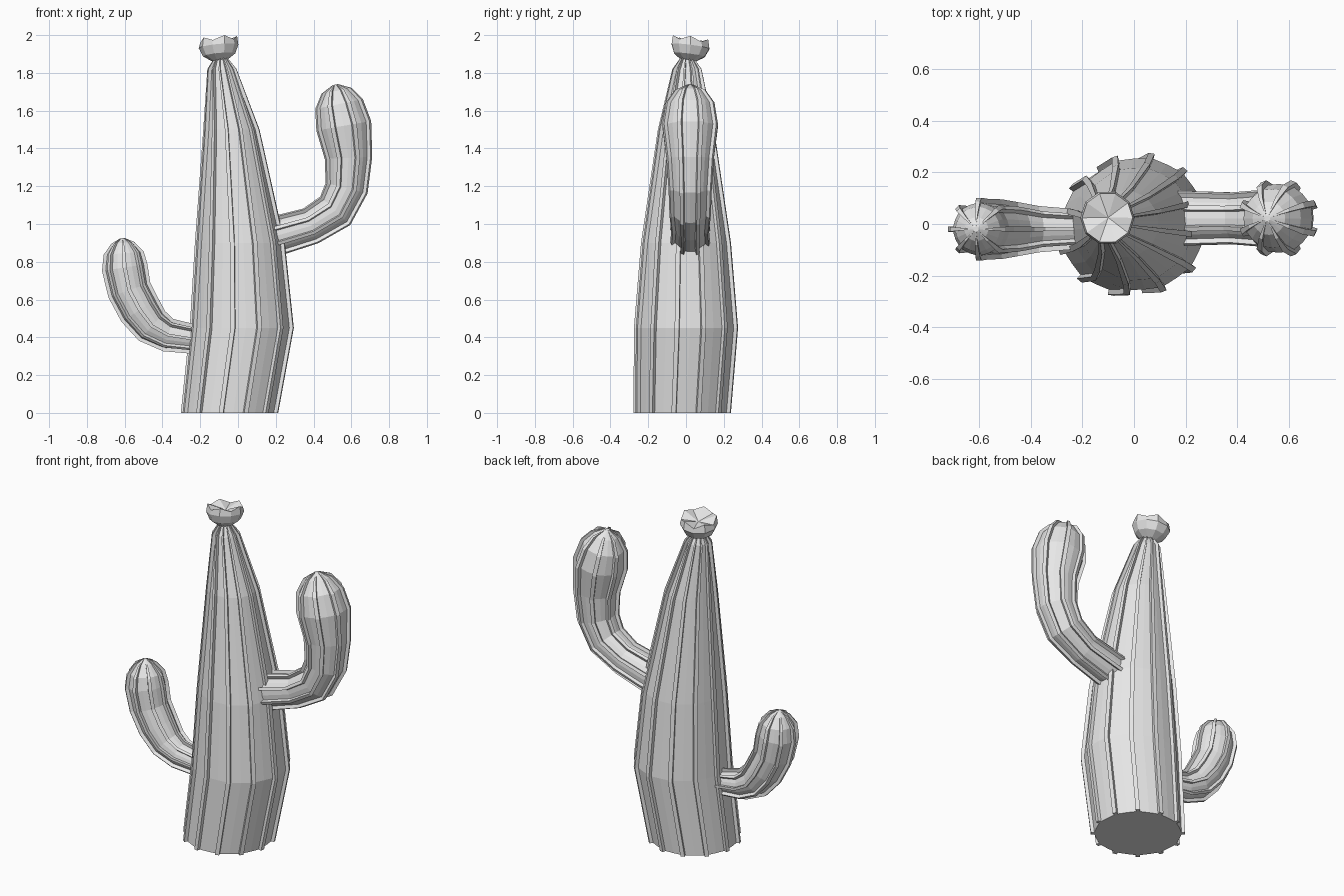
import bpy, bmesh, math
from mathutils import Vector

cube = bpy.data.objects.get("Cube")
if cube:
    bpy.data.objects.remove(cube)

grey = bpy.data.materials.new("pale_grey")
grey.use_nodes = True
colour = (0.8, 0.8, 0.8, 1)
grey.diffuse_color = colour
grey.node_tree.nodes["Principled BSDF"].inputs["Base Color"].default_value = colour


def finish(name, bm):
    bmesh.ops.recalc_face_normals(bm, faces=bm.faces)
    mesh = bpy.data.meshes.new(name)
    bm.to_mesh(mesh)
    bm.free()
    mesh.materials.append(grey)
    bpy.context.collection.objects.link(bpy.data.objects.new(name, mesh))


def skin(bm, rings):
    """Join neighbouring rings with quads."""
    for low, high in zip(rings, rings[1:]):
        n = len(low)
        for i in range(n):
            j = (i + 1) % n
            bm.faces.new((low[i], low[j], high[j], high[i]))


def ribbed_stem(name, path, ribs, phase, upright=False):
    """Sweep a ribbed section along (x, y, z, radius) stations."""
    bm = bmesh.new()
    rings = []
    axis_y = Vector((0, 1, 0))
    for k, (x, y, z, r) in enumerate(path):
        before = Vector(path[max(k - 1, 0)][:3])
        after = Vector(path[min(k + 1, len(path) - 1)][:3])
        tangent = Vector((0, 0, 1)) if upright else after - before
        side = axis_y.cross(tangent).normalized()
        height = min(0.02, r * 0.25)
        valley = r - height
        half = min(0.012 / r, 0.22 * math.pi / ribs)
        step = math.tau / ribs
        ring = []
        for i in range(ribs):
            a = math.radians(phase) + i * step
            # rib foot, crest, crest, foot, then the middle of the valley
            for angle, rad in ((a - half, valley), (a - half, r), (a + half, r),
                               (a + half, valley), (a + step / 2, valley * 0.985)):
                p = Vector((x, y, z)) + rad * (math.cos(angle) * side + math.sin(angle) * axis_y)
                ring.append(bm.verts.new(p))
        rings.append(ring)
    skin(bm, rings)
    bm.faces.new(rings[0])
    bm.faces.new(rings[-1])
    finish(name, bm)


# Trunk
ribbed_stem("trunk", [
    (-0.045, -0.02, 0, 0.26), (0.02, 0, 0.45, 0.278), (0.01, 0, 0.9, 0.24),
    (-0.035, 0, 1.5, 0.15), (-0.085, 0.005, 1.82, 0.078), (-0.09, 0.005, 1.88, 0.035),
], 12, 20, upright=True)

# Tall arm on the left
y = 0.022
ribbed_stem("left_arm", [
    (0.1, y, 0.91, 0.11), (0.23, y, 0.945, 0.11), (0.385, y, 0.99, 0.105),
    (0.515, y, 1.07, 0.115), (0.575, y, 1.19, 0.12), (0.585, y, 1.35, 0.132),
    (0.56, y, 1.52, 0.155), (0.535, y, 1.635, 0.135), (0.522, y, 1.705, 0.085),
    (0.515, y, 1.738, 0.015),
], 8, 22.5)

# Short arm on the right
y = -0.02
ribbed_stem("right_arm", [
    (-0.1, y, 0.37, 0.075), (-0.23, y, 0.39, 0.078), (-0.37, y, 0.412, 0.09),
    (-0.455, y, 0.46, 0.105), (-0.52, y, 0.545, 0.116), (-0.575, y, 0.65, 0.118),
    (-0.6, y, 0.77, 0.122), (-0.605, y, 0.845, 0.107), (-0.61, y, 0.9, 0.062),
    (-0.612, y, 0.925, 0.012),
], 8, 0)

# Flower cup with a scalloped rim, leaning back
bm = bmesh.new()
petals = 10
rings = []
for z, r, cx, cy in ((1.865, 0.04, -0.098, 0.012), (1.895, 0.085, -0.1, 0.018),
                     (1.94, 0.105, -0.103, 0.024), (1.976, 0.098, -0.103, 0.024)):
    ring = []
    for i in range(petals):
        a = math.tau * i / petals
        dx, dy = r * math.cos(a), r * math.sin(a)
        lift = 0.09 * dx - 0.13 * dy
        if z > 1.95:
            lift += 0.011 * (-1) ** i
        ring.append(bm.verts.new((cx + dx, cy + dy, min(z + lift, 2))))
    rings.append(ring)
skin(bm, rings)
bm.faces.new(rings[0])
heart = bm.verts.new((-0.1, 0.025, 1.95))
for i in range(petals):
    bm.faces.new((rings[-1][i], rings[-1][(i + 1) % petals], heart))
finish("flower", bm)
